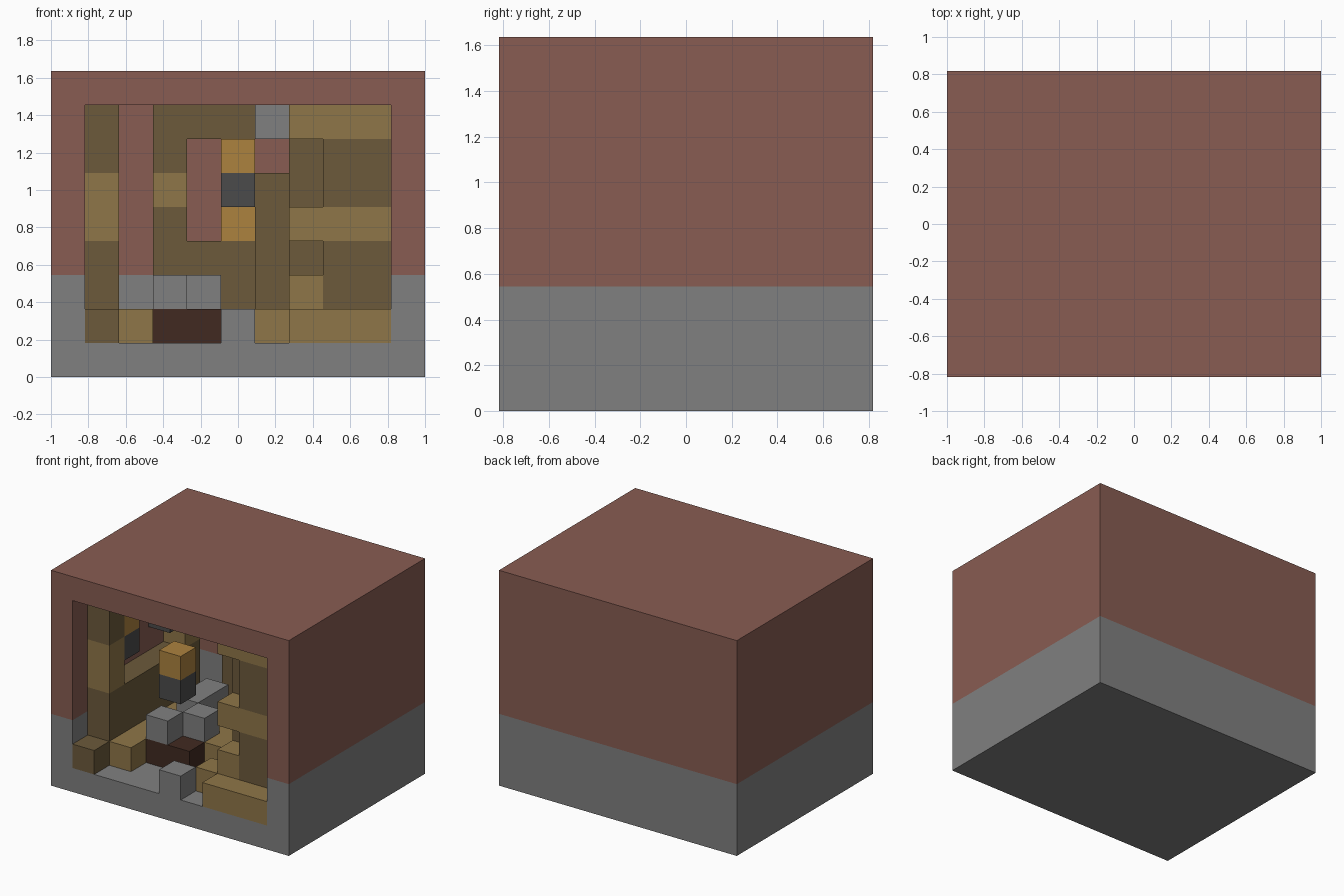
import bpy, bmesh
from mathutils import Vector

if "Cube" in bpy.data.objects:
    bpy.data.objects.remove(bpy.data.objects["Cube"], do_unlink=True)

U = 2 / 11                                  # edge of one block
ORIGIN = Vector((-1, -4.5 * U, 0))


def linear(c):
    c /= 255
    return c / 12.92 if c < 0.04045 else ((c + 0.055) / 1.055) ** 2.4


def material(name, rgb):
    m = bpy.data.materials.new(name)
    col = [linear(c) for c in rgb] + [1]
    m.use_nodes = True
    m.diffuse_color = col
    node = next(n for n in m.node_tree.nodes if n.type == 'BSDF_PRINCIPLED')
    node.inputs["Base Color"].default_value = col
    return m


CLAY = material("red_clay", (136, 92, 82))
STONE = material("grey_stone", (128, 128, 128))
PLANK = material("light_plank", (143, 118, 72))
LOG = material("dark_log", (108, 90, 59))
CHESTWOOD = material("chest_wood", (65, 42, 33))
AMBER = material("amber_glow", (172, 130, 63))
IRON = material("dark_iron", (75, 75, 75))


def finish(bm, name, mats):
    me = bpy.data.meshes.new(name)
    bm.to_mesh(me)
    bm.free()
    for m in mats:
        me.materials.append(m)
    ob = bpy.data.objects.new(name, me)
    bpy.context.collection.objects.link(ob)
    return ob


def box_mesh(cell, size):
    bm = bmesh.new()
    bmesh.ops.create_cube(bm, size=1)
    for v in bm.verts:
        v.co = ORIGIN + U * Vector([c + s * (p + 0.5) for c, s, p in zip(cell, size, v.co)])
    return bm


def block(name, mat, cell, size=(1, 1, 1)):
    return finish(box_mesh(cell, size), name, [mat])


def banded_post(name, i, j, base=1):
    # log post with a plank band around its middle
    block(name + "_lower", LOG, (i, j, base), (1, 1, 4 - base))
    block(name + "_band", PLANK, (i, j, 4), (1, 1, 2))
    block(name + "_upper", LOG, (i, j, 6), (1, 1, 2))


def torch(name, i, j):
    block(name + "_holder", IRON, (i, j, 5))
    block(name + "_flame", AMBER, (i, j, 6))


# Outer shell, hollow and open to the front, stone below and clay above
bm = box_mesh((0, 0, 0), (11, 9, 9))
bm.normal_update()
front = min(bm.faces, key=lambda f: f.calc_center_median().y)
bmesh.ops.inset_region(bm, faces=[front], thickness=U, use_even_offset=True)
back = bmesh.ops.extrude_discrete_faces(bm, faces=[front])["faces"]
bmesh.ops.translate(bm, verts=back[0].verts[:], vec=(0, 8 * U, 0))
bmesh.ops.remove_doubles(bm, verts=bm.verts[:], dist=0.0001)
bmesh.ops.bisect_plane(bm, geom=bm.verts[:] + bm.edges[:] + bm.faces[:],
                       plane_co=(0, 0, 3 * U), plane_no=(0, 0, 1))
bmesh.ops.recalc_face_normals(bm, faces=bm.faces[:])
for f in bm.faces:
    f.material_index = int(f.calc_center_median().z > 3 * U)
finish(bm, "shell", [STONE, CLAY])

# Side walls: corner posts, low wall, top beam and two torches in the window
banded_post("right_front_post", 1, 1, 2)
for side, i in (("right", 1), ("left", 9)):
    banded_post(side + "_back_post", i, 6)
    block(side + "_low_wall", LOG, (i, 2, 1), (1, 4, 3))
    block(side + "_top_beam", LOG, (i, 2, 7), (1, 4, 1))
    for j in (2, 5):
        torch(f"{side}_window_torch_{j}", i, j)

# Front wall remains on the left side
block("front_wall_lower", LOG, (8, 1, 2), (2, 1, 2))
block("front_wall_rail", PLANK, (7, 1, 4), (3, 1, 1))
block("front_wall_upper", LOG, (8, 1, 5), (2, 1, 2))
block("front_wall_beam", PLANK, (7, 1, 7), (3, 1, 1))
block("front_wall_stub", PLANK, (7, 1, 2))
block("inner_post", LOG, (7, 2, 2), (1, 1, 5))

# Back wall with a window
block("back_wall_sill", LOG, (3, 7, 3), (3, 1, 1))
block("back_wall_base", LOG, (3, 7, 1), (3, 1, 2))
block("back_wall_lintel", LOG, (3, 7, 7), (3, 1, 1))
block("back_jamb_lower", LOG, (3, 7, 4))
block("back_jamb_band", PLANK, (3, 7, 5))
block("back_jamb_upper", LOG, (3, 7, 6))
block("back_lamp", AMBER, (5, 7, 4))
block("back_post", LOG, (6, 6, 1), (1, 1, 5))
block("back_capstone", STONE, (6, 6, 7))

# Plank floor with a gap at the front
block("floor_main", PLANK, (2, 3, 1), (7, 3, 1))
block("floor_front_right", PLANK, (2, 2, 1))
block("floor_front_left", PLANK, (7, 2, 1), (2, 1, 1))
block("chest", CHESTWOOD, (3, 2, 1), (2, 1, 1))

# Loose stones on the floor
block("stone_near", STONE, (3, 2, 2))
block("stone_middle", STONE, (4, 3, 2))
block("stone_far", STONE, (3, 4, 2), (1, 2, 1))

# Rubble and hanging torch along the front
block("rubble_log", LOG, (1, 0, 1), (1, 2, 1))
block("rubble_plank_right", PLANK, (2, 1, 1))
block("rubble_stone", STONE, (5, 0, 1))
block("rubble_plank_middle", PLANK, (6, 1, 1), (4, 1, 1))
block("rubble_plank_left", PLANK, (7, 0, 1), (3, 1, 1))
torch("front_torch", 5, 0)
